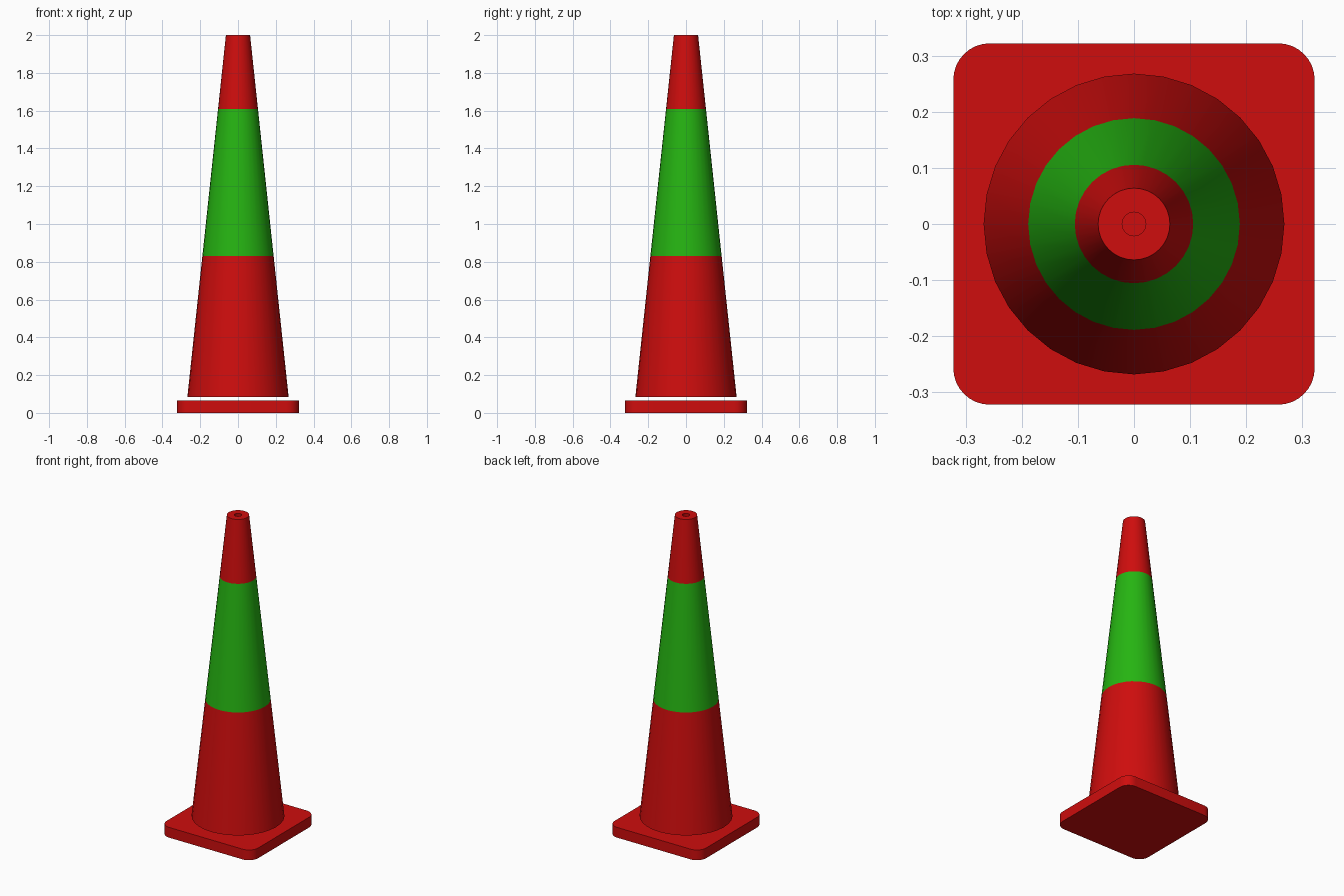
import bpy, bmesh, math

SIDES = 32

cube = bpy.data.objects.get("Cube")
if cube:
    bpy.data.objects.remove(cube, do_unlink=True)


def material(name, rgb):
    mat = bpy.data.materials.new(name)
    mat.use_nodes = True
    color = (*rgb, 1)
    mat.diffuse_color = color
    mat.node_tree.nodes["Principled BSDF"].inputs["Base Color"].default_value = color
    return mat


def add_object(name, bm, mats):
    bmesh.ops.recalc_face_normals(bm, faces=bm.faces)
    mesh = bpy.data.meshes.new(name)
    bm.to_mesh(mesh)
    bm.free()
    for mat in mats:
        mesh.materials.append(mat)
    obj = bpy.data.objects.new(name, mesh)
    bpy.context.collection.objects.link(obj)
    bpy.ops.object.select_all(action='DESELECT')
    obj.select_set(True)
    bpy.context.view_layer.objects.active = obj
    bpy.ops.object.shade_smooth_by_angle(angle=math.radians(35))
    return obj


red = material("red plastic", (0.62, 0.004, 0.004))
green = material("green band", (0.019, 0.46, 0.006))

# Square foot plate with rounded corners
half, thick = 0.322, 0.065
bm = bmesh.new()
bmesh.ops.create_cube(bm, size=1)
for v in bm.verts:
    v.co = (v.co.x * 2 * half, v.co.y * 2 * half, (v.co.z + 0.5) * thick)
upright = [e for e in bm.edges if abs(e.verts[0].co.z - e.verts[1].co.z) > thick / 2]
bmesh.ops.bevel(bm, geom=upright, offset=0.065, segments=8, profile=0.5, affect='EDGES')
add_object("base_plate", bm, [red])

# Hollow tapered body: closed wall profile (radius, height) turned around z
bottom, top = 0.085, 2.0
band_low, band_high = 0.83, 1.61
r_bottom, r_top, wall = 0.268, 0.064, 0.043


def radius(z):
    return r_bottom + (r_top - r_bottom) * (z - bottom) / (top - bottom)


profile = [(radius(z), z) for z in (bottom, band_low, band_high, top)]
profile += [(r_top - wall, top), (r_bottom - wall, bottom)]

bm = bmesh.new()
rings = []
for r, z in profile:
    angles = [2 * math.pi * i / SIDES for i in range(SIDES)]
    rings.append([bm.verts.new((r * math.cos(a), r * math.sin(a), z)) for a in angles])
for k, ring in enumerate(rings):
    after = rings[(k + 1) % len(rings)]
    for i in range(SIDES):
        j = (i + 1) % SIDES
        face = bm.faces.new((ring[i], ring[j], after[j], after[i]))
        # The outer wall between the band heights is green
        face.material_index = 1 if k == 1 else 0
add_object("cone_body", bm, [red, green])
